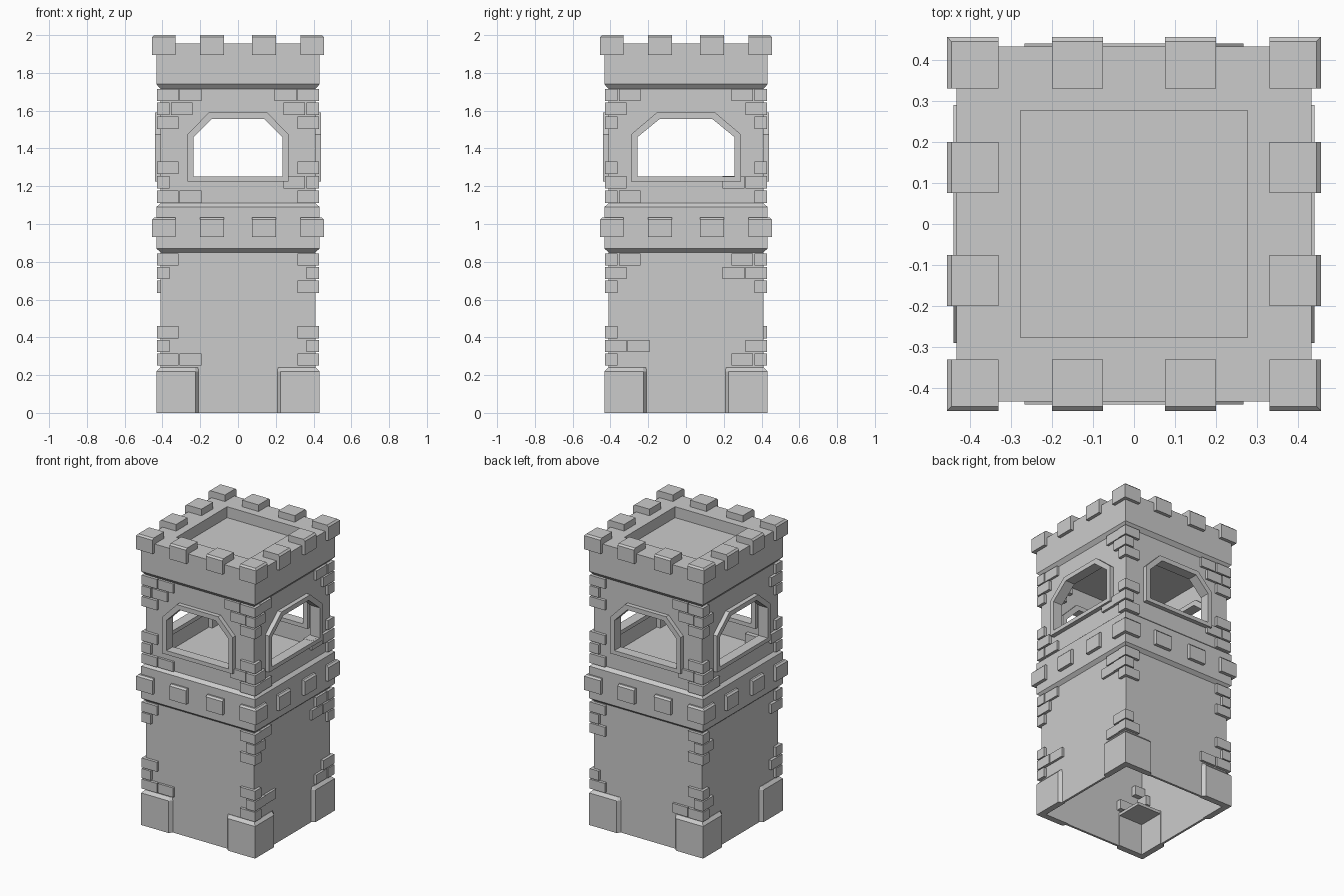
import bpy

cube = bpy.data.objects.get("Cube")
if cube:
    bpy.data.objects.remove(cube, do_unlink=True)

stone = bpy.data.materials.new("grey stone")
stone.use_nodes = True
GREY = (0.6, 0.6, 0.6, 1)
stone.diffuse_color = GREY
stone.node_tree.nodes["Principled BSDF"].inputs["Base Color"].default_value = GREY

import bmesh

CORNERS = [(-1, -1), (1, -1), (1, 1), (-1, 1)]


def finish(name, bm):
    """Turn a bmesh into a named stone object."""
    bmesh.ops.recalc_face_normals(bm, faces=bm.faces)
    mesh = bpy.data.meshes.new(name)
    bm.to_mesh(mesh)
    bm.free()
    mesh.materials.append(stone)
    obj = bpy.data.objects.new(name, mesh)
    bpy.context.collection.objects.link(obj)
    return obj


def loft(bm, loops, cap_start=True, cap_end=True, closed=False):
    """Bridge equal-length loops of points, optionally capping or closing."""
    rings = [[bm.verts.new(p) for p in loop] for loop in loops]
    n = len(rings[0])
    pairs = list(zip(rings, rings[1:]))
    if closed:
        pairs.append((rings[-1], rings[0]))
    for a, b in pairs:
        for i in range(n):
            j = (i + 1) % n
            bm.faces.new((a[i], a[j], b[j], b[i]))
    if cap_start and not closed:
        bm.faces.new(rings[0][::-1])
    if cap_end and not closed:
        bm.faces.new(rings[-1])


def square(half, z):
    return [(sx * half, sy * half, z) for sx, sy in CORNERS]


def rect(x0, x1, y0, y1, z):
    return [(x0, y0, z), (x1, y0, z), (x1, y1, z), (x0, y1, z)]


def stack(name, profile, **caps):
    """Square tower section from (half width, height) pairs."""
    bm = bmesh.new()
    loft(bm, [square(h, z) for h, z in profile], **caps)
    return finish(name, bm)


def box(bm, x0, x1, y0, y1, z0, z1):
    loft(bm, [rect(x0, x1, y0, y1, z0), rect(x0, x1, y0, y1, z1)])


# Main stacked sections
WALL = 0.41
stack("lower_walls", [(WALL, 0.85), (WALL, 0), (0.395, 0), (0.395, 0.85)],
      cap_start=False, cap_end=False)
stack("middle_band", [(WALL, 0.85), (0.432, 0.87), (0.432, 1.09), (WALL, 1.11)])
stack("parapet", [(WALL, 1.715), (0.432, 1.74), (0.432, 1.955),
                  (0.276, 1.955), (0.276, 1.88)])


# Upper room: window walls and protruding frames on all four sides
def opening(half, top_half, bottom, shoulder, top):
    return [(-half, bottom), (half, bottom), (half, shoulder),
            (top_half, top), (-top_half, top), (-half, shoulder)]


def panel(name, outer, inner, near, far, side, sign):
    """Ring-shaped slab between two outlines, placed on one side."""
    def place(outline, depth):
        if side == "y":
            return [(u, sign * depth, z) for u, z in outline]
        return [(sign * depth, u, z) for u, z in outline]
    bm = bmesh.new()
    loft(bm, [place(outer, near), place(inner, near),
              place(inner, far), place(outer, far)], closed=True)
    finish(name, bm)


wall_edge = opening(WALL, WALL, 1.11, 1.475, 1.715)
for side, sign, label, extra in (("y", -1, "front", 0), ("y", 1, "back", 0),
                                 ("x", 1, "left", 0.023), ("x", -1, "right", 0.023)):
    frame_edge = opening(0.267 + extra, 0.156, 1.225, 1.475, 1.589)
    hole = opening(0.235 + extra, 0.138, 1.252, 1.459, 1.557)
    panel(label + "_window_wall", wall_edge, hole, WALL, 0.392, side, sign)
    panel(label + "_window_frame", frame_edge, hole, 0.44, 0.37, side, sign)


# Battlements and matching studs: four blocks per side, chamfered outward
def ring_of_blocks(name, base):
    bm = bmesh.new()
    spans = [(-0.455, -0.33), (-0.2, -0.075), (0.075, 0.2), (0.33, 0.455)]
    for i, (x0, x1) in enumerate(spans):
        for j, (y0, y1) in enumerate(spans):
            if i in (0, 3) or j in (0, 3):
                cut = 0.011
                top = (x0 + cut * (i == 0), x1 - cut * (i == 3),
                       y0 + cut * (j == 0), y1 - cut * (j == 3))
                loft(bm, [rect(x0, x1, y0, y1, base),
                          rect(x0, x1, y0, y1, base + 0.094),
                          rect(*top, base + 0.105)])
    finish(name, bm)


ring_of_blocks("battlements", 1.895)
ring_of_blocks("band_studs", 0.93)

# Corner plinths: angled plates with a chamfered top
bm = bmesh.new()
for sx, sy in CORNERS:
    def plinth(out, end, z):
        pts = [(out, out), (out, end + 0.017), (WALL, end), (0.39, end),
               (0.39, 0.39), (end, 0.39), (end, WALL), (end + 0.017, out)]
        return [(sx * x, sy * y, z) for x, y in pts]
    loft(bm, [plinth(0.432, 0.208, 0), plinth(0.432, 0.208, 0.22),
              plinth(0.413, 0.212, 0.24)])
    loft(bm, [[(sx * x, sy * y, z) for x, y, z in rect(0.21, 0.4, 0.21, 0.4, h)]
              for h in (0.215, 0.235)])
finish("corner_plinths", bm)

# Corner bricks. X or Y is the long direction; x or y adds a neighbour brick
ROWS = [0.25, 0.322, 0.395, 0.635, 0.708, 0.78,
        1.112, 1.188, 1.265, 1.503, 1.577, 1.65]
PATTERNS = {
    "front_right": (-1, -1, "Xx Y X - Y X Xx Y X X Yx Xx"),
    "front_left": (1, -1, "X Yy X X Y Xy Xy Yx X X Yx Xxy"),
    "back_left": (1, 1, "Xy Y - X Yy Xy X Yy X X Y Xy"),
    "back_right": (-1, 1, "Xx Y X X Y X Xy Yx X X Yx Xx"),
}
OUT, LONG, SHORT, GAP = 0.43, 0.115, 0.068, 0.006
for label, (sx, sy, pattern) in PATTERNS.items():
    bm = bmesh.new()

    def brick(x0, x1, y0, y1, z):
        box(bm, sx * x0, sx * x1, sy * y0, sy * y1, z, z + 0.065)

    for z, code in zip(ROWS, pattern.split()):
        if code == "-":
            continue
        dx, dy = (LONG, SHORT) if "X" in code else (SHORT, LONG)
        brick(OUT - dx, OUT, OUT - dy, OUT, z)
        if "x" in code:
            end = OUT - dx - GAP
            brick(end - LONG, end, OUT - SHORT, OUT - 0.004, z)
        if "y" in code:
            end = OUT - dy - GAP
            brick(OUT - SHORT, OUT - 0.004, end - LONG, end, z)
    finish(label + "_bricks", bm)
